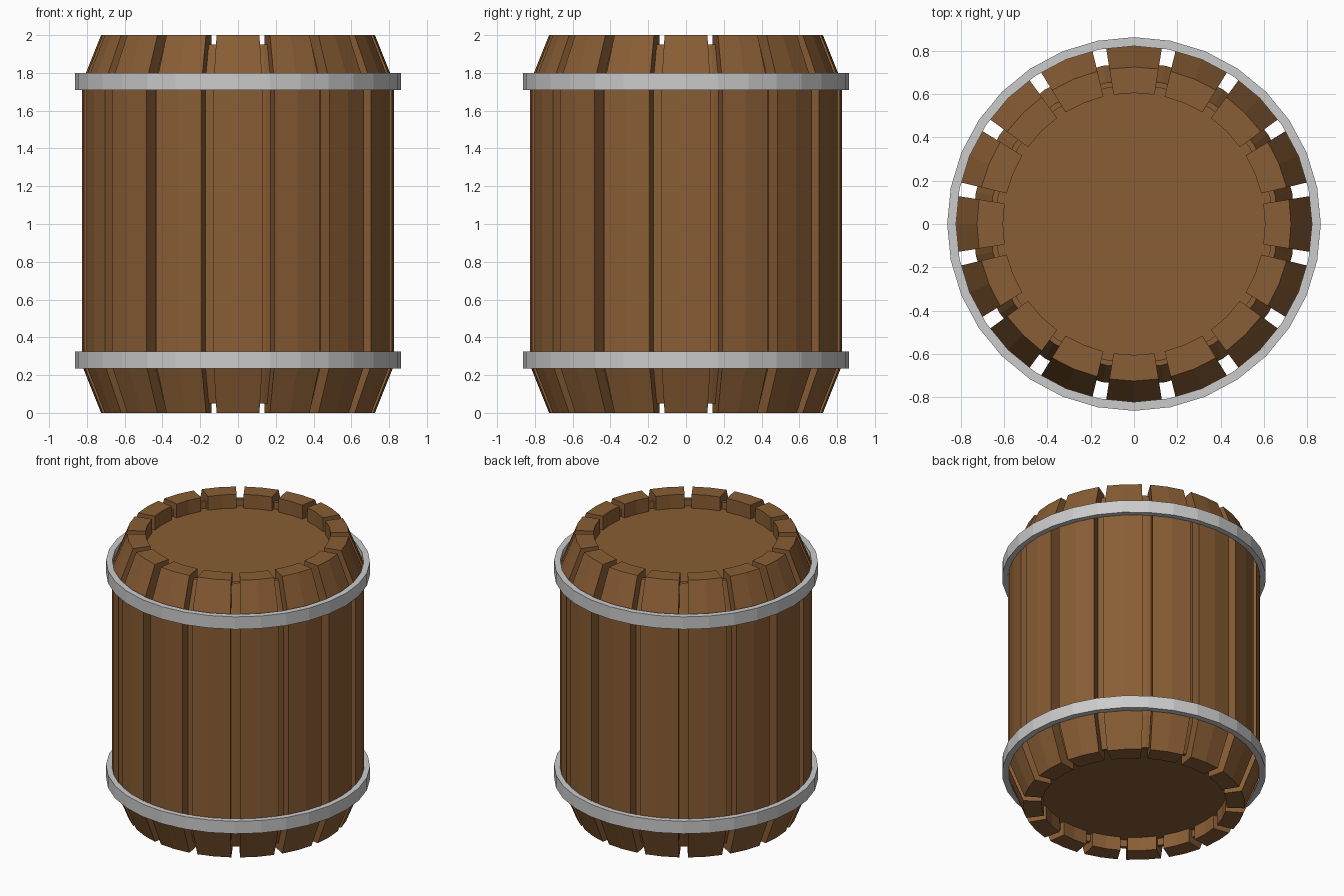
import bpy, bmesh, math

if "Cube" in bpy.data.objects:
    bpy.data.objects.remove(bpy.data.objects["Cube"])

wood = bpy.data.materials.new("wood")
wood.diffuse_color = (0.25, 0.11, 0.035, 1)
wood.use_nodes = True
wood.node_tree.nodes["Principled BSDF"].inputs["Base Color"].default_value = wood.diffuse_color


def make_object(name, bm, mat=None):
    bmesh.ops.remove_doubles(bm, verts=bm.verts, dist=1e-5)
    bmesh.ops.recalc_face_normals(bm, faces=bm.faces)
    mesh = bpy.data.meshes.new(name)
    bm.to_mesh(mesh)
    bm.free()
    if mat:
        mesh.materials.append(mat)
    obj = bpy.data.objects.new(name, mesh)
    bpy.context.collection.objects.link(obj)
    return obj


def lathe(name, profile, steps, closed, mat=None):
    """Spin an (r, z) profile a full turn around z."""
    bm = bmesh.new()
    vs = [bm.verts.new((r, 0, z)) for r, z in profile]
    es = [bm.edges.new(p) for p in zip(vs, vs[1:])]
    if closed:
        es.append(bm.edges.new((vs[-1], vs[0])))
    bmesh.ops.spin(bm, geom=vs + es, cent=(0, 0, 0), axis=(0, 0, 1),
                   angle=math.tau, steps=steps)
    return make_object(name, bm, mat)


# Staves: a bent plank section swept over 18 degrees, repeated 16 times
STAVES, HALF = 16, math.radians(9)
section = [(0.725, 0), (0.825, 0.25), (0.825, 1.75), (0.725, 2),
           (0.605, 2), (0.605, 1.88), (0.70, 1.75), (0.70, 0.25),
           (0.605, 0.12), (0.605, 0)]
bm = bmesh.new()
rings = [[bm.verts.new((r * math.cos(a), r * math.sin(a), z)) for r, z in section]
         for a in (-HALF, 0, HALF)]
n = len(section)
for r0, r1 in zip(rings, rings[1:]):
    for i in range(n):
        j = (i + 1) % n
        bm.faces.new((r0[i], r0[j], r1[j], r1[i]))
bm.faces.new(rings[0])
bm.faces.new(rings[-1])
stave = make_object("stave_01", bm, wood)
for k in range(1, STAVES):
    copy = bpy.data.objects.new(f"stave_{k + 1:02d}", stave.data)
    copy.rotation_euler.z = k * math.tau / STAVES
    bpy.context.collection.objects.link(copy)

# Inner body behind the gaps, with recessed heads at both ends
half = [(0, 0.10), (0.64, 0.10), (0.64, 0.05), (0.665, 0.05), (0.745, 0.25)]
lathe("inner_body", half + [(r, 2 - z) for r, z in reversed(half)], 32, False, wood)

# Metal hoops
for name, z0, z1 in (("lower_hoop", 0.235, 0.325), ("upper_hoop", 1.71, 1.80)):
    lathe(name, [(0.822, z0), (0.863, z0), (0.863, z1), (0.822, z1)], 32, True)
